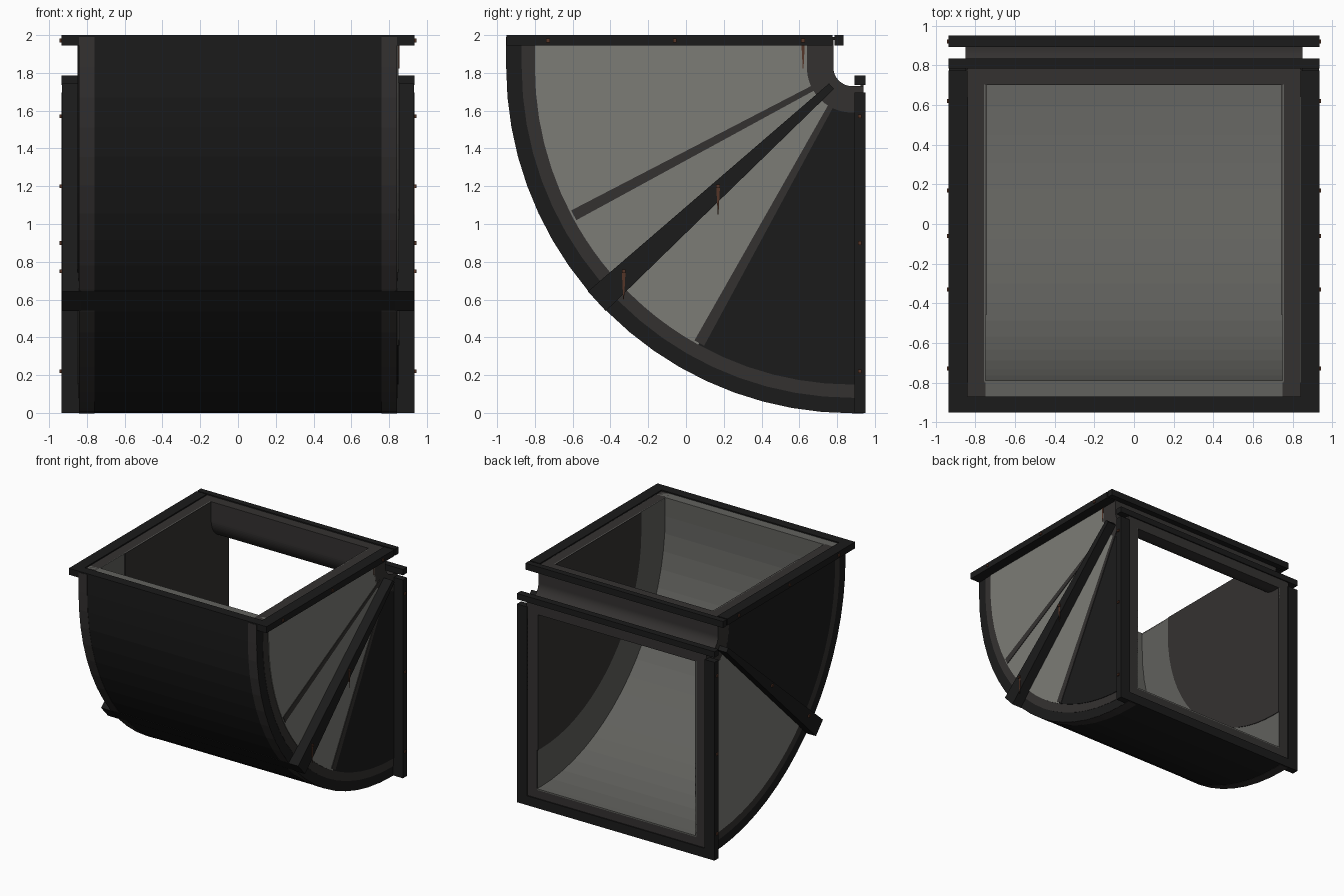
import bpy, bmesh
from math import sin, cos, radians

if "Cube" in bpy.data.objects:
    bpy.data.objects.remove(bpy.data.objects["Cube"])

CY, CZ = 0.88, 1.83          # bend centre in the side plane
RO, RI = 1.83, 0.10          # outer and throat radius


def material(name, c):
    m = bpy.data.materials.new(name)
    m.diffuse_color = (*c, 1)
    m.use_nodes = True
    m.node_tree.nodes["Principled BSDF"].inputs["Base Color"].default_value = m.diffuse_color
    return m


IRON = material("dark_iron", (0.011, 0.011, 0.011))
EDGE = material("worn_edge", (0.034, 0.031, 0.03))
STEEL = material("pale_steel", (0.2, 0.2, 0.18))
LINER = material("liner_steel", (0.12, 0.12, 0.11))
RUST = material("rust", (0.09, 0.035, 0.02))


def make(name, bm, mat):
    bmesh.ops.recalc_face_normals(bm, faces=bm.faces)
    me = bpy.data.meshes.new(name)
    bm.to_mesh(me)
    bm.free()
    me.materials.append(mat)
    ob = bpy.data.objects.new(name, me)
    bpy.context.collection.objects.link(ob)
    return ob


def polar(r, a):
    return (CY - r * cos(radians(a)), CZ - r * sin(radians(a)))


def path(r, a0=0, a1=90, n=18):
    # side-plane path at radius r, with straight ends running to the openings
    pts = [polar(r, a0 + (a1 - a0) * i / n) for i in range(n + 1)]
    if a0 == 0:
        pts.insert(0, (CY - r, 1.99))
    if a1 == 90:
        pts.append((0.94, CZ - r))
    return pts


def band(name, r0, r1, x0, x1, mat, a0=0, a1=90, n=18):
    # solid curved strip between two radii
    bm = bmesh.new()
    rings = []
    for p, q in zip(path(r0, a0, a1, n), path(r1, a0, a1, n)):
        rings.append([bm.verts.new((x, *s)) for x, s in
                      ((x0, p), (x1, p), (x1, q), (x0, q))])
    for a, b in zip(rings, rings[1:]):
        for k in range(4):
            bm.faces.new((a[k], a[(k + 1) % 4], b[(k + 1) % 4], b[k]))
    bm.faces.new(rings[0])
    bm.faces.new(rings[-1])
    return make(name, bm, mat)


def prism(name, pts, x0, x1, mat):
    bm = bmesh.new()
    a = [bm.verts.new((x0, *p)) for p in pts]
    b = [bm.verts.new((x1, *p)) for p in pts]
    n = len(pts)
    bm.faces.new(a)
    bm.faces.new(b)
    for i in range(n):
        bm.faces.new((a[i], a[(i + 1) % n], b[(i + 1) % n], b[i]))
    return make(name, bm, mat)


def box(name, x0, x1, y0, y1, z0, z1, mat):
    return prism(name, [(y0, z0), (y1, z0), (y1, z1), (y0, z1)], x0, x1, mat)


# curved outer sheet and throat sheet
band("outer_sheet", RO, RO - 0.01, -0.84, 0.84, IRON)
band("throat_sheet", RI, RI + 0.01, -0.85, 0.85, EDGE)
band("outer_seam", RO + 0.002, RO - 0.01, -0.84, 0.84, IRON, 40.3, 44.7, 2)
# inner duct floor and throat
band("inner_floor", 1.68, 1.67, -0.755, 0.755, LINER)
band("inner_throat", 0.17, 0.18, -0.755, 0.755, EDGE)

for s, side in ((1, "right"), (-1, "left")):
    # side panel in four sectors
    cuts = [0, 28, 42.5, 61, 90]
    tones = [STEEL, STEEL, STEEL, IRON] if s > 0 else [IRON, IRON, STEEL, STEEL]
    for i in range(4):
        band(f"{side}_panel_{i + 1}", RI + 0.14, 1.68, s * 0.838, s * 0.85,
             tones[i], cuts[i], cuts[i + 1], 6)
    # inner duct wall and its dark wear plate
    band(f"{side}_inner_wall", 0.175, 1.675, s * 0.75, s * 0.756, LINER)
    band(f"{side}_wear_plate", 0.18, 1.34, s * 0.744, s * 0.75, EDGE)

    # corner angle strips along the bends
    band(f"{side}_outer_strip", RO + 0.001, RO - 0.08, s * 0.83, s * 0.843, IRON)
    band(f"{side}_outer_strip_leg", RO - 0.08, RO - 0.16, s * 0.83, s * 0.845, EDGE)
    band(f"{side}_corner_strip", RO + 0.002, RO - 0.01, s * 0.76, s * 0.842, EDGE)
    band(f"{side}_throat_strip", RI, RI + 0.15, s * 0.83, s * 0.85, EDGE)

    # thin creases, visible on the right panel only
    if s > 0:
        for a in (28, 61):
            prism(f"{side}_crease_{a}", [polar(0.2, a - 4), polar(1.67, a - 1),
                  polar(1.67, a + 1), polar(0.2, a + 4)], 0.83, 0.855, EDGE)
    # heavy middle brace
    prism(f"{side}_brace", [polar(0.15, 35), polar(RO + 0.005, 40.3),
          polar(RO + 0.005, 44.7), polar(0.15, 50)], s * 0.83, s * 0.932, IRON)

    # side bars and lips of both flanges
    box(f"{side}_top_bar", s * 0.84, s * 0.935, -0.95, 0.775, 1.945, 2.0, IRON)
    box(f"{side}_back_bar", s * 0.84, s * 0.935, 0.893, 0.95, 0, 1.695, IRON)
    box(f"{side}_top_lip", s * 0.75, s * 0.84, -0.87, 0.78, 1.975, 1.99, EDGE)
    box(f"{side}_back_lip", s * 0.75, s * 0.84, 0.925, 0.94, 0.08, 1.73, EDGE)

    # bolts
    for y, z in ((0.92, 0.22), (0.92, 0.9), (0.92, 1.57), (0.17, 1.2),
                 (-0.33, 0.75), (0.62, 1.972), (-0.06, 1.972), (-0.73, 1.972)):
        box(f"{side}_bolt", s * 0.925, s * 0.944, y - 0.01, y + 0.01,
            z - 0.01, z + 0.01, RUST)

# rust runs below some bolts
for y, z, x in ((0.62, 1.972, 0.851), (0.17, 1.2, 0.932), (-0.33, 0.75, 0.932)):
    prism("rust_run", [(y - 0.01, z), (y + 0.01, z), (y + 0.002, z - 0.15),
          (y - 0.002, z - 0.15)], x, x + 0.003, RUST)

# cross bars of both flanges
box("top_front_bar", -0.935, 0.935, -0.95, -0.87, 1.945, 2.0, IRON)
box("top_rear_bar", -0.935, 0.935, 0.785, 0.835, 1.945, 2.0, IRON)
box("back_bottom_bar", -0.935, 0.935, 0.893, 0.95, 0, 0.08, IRON)
box("back_top_bar", -0.935, 0.935, 0.893, 0.95, 1.735, 1.785, IRON)
# inner lips of both openings
box("top_front_lip", -0.84, 0.84, -0.87, -0.80, 1.975, 1.99, LINER)
box("top_rear_lip", -0.84, 0.84, 0.70, 0.785, 1.975, 1.99, EDGE)
box("back_bottom_lip", -0.84, 0.84, 0.925, 0.94, 0.08, 0.15, EDGE)
box("back_top_lip", -0.84, 0.84, 0.925, 0.94, 1.65, 1.735, EDGE)
